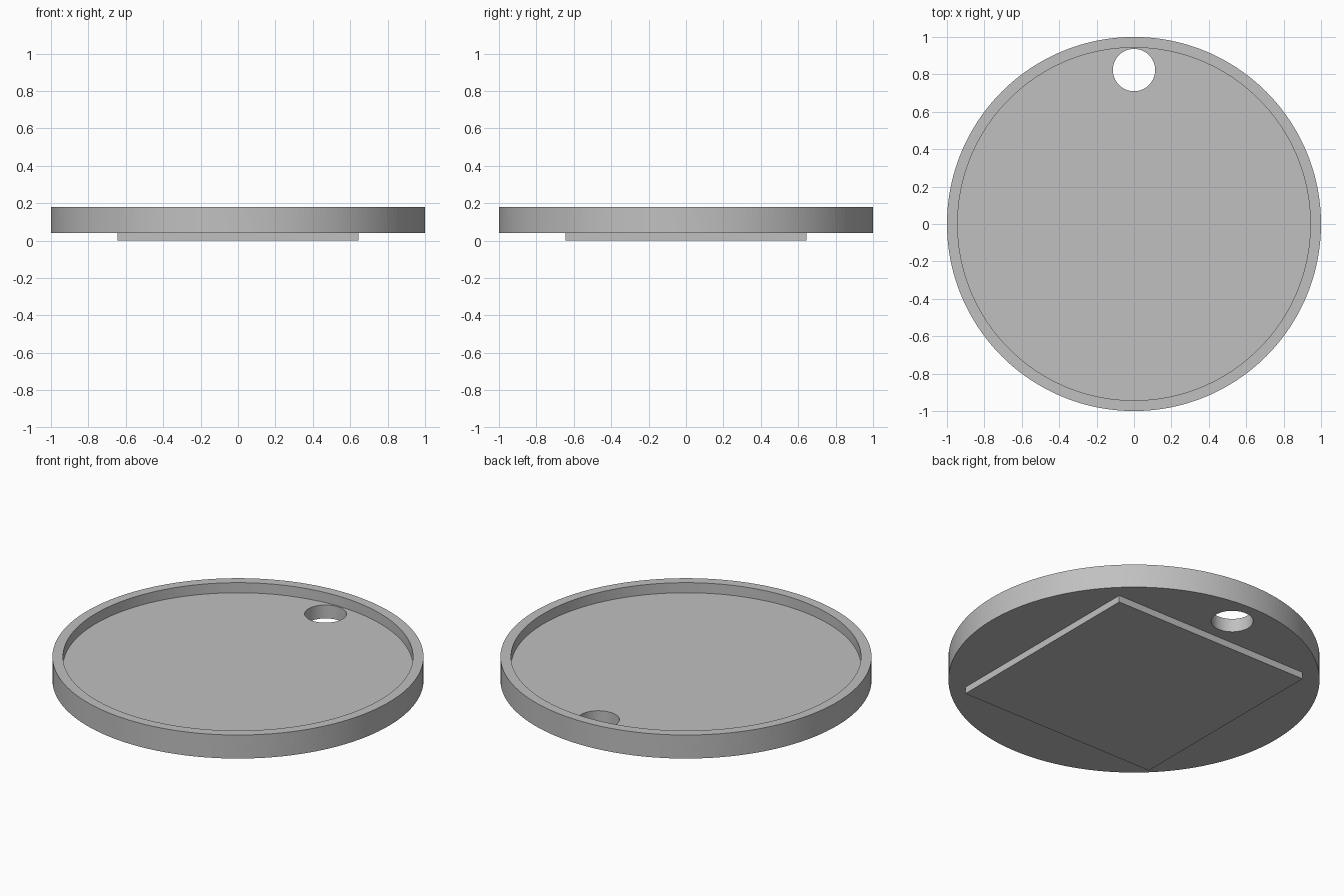
import bpy, bmesh, math

if "Cube" in bpy.data.objects:
    bpy.data.objects.remove(bpy.data.objects["Cube"])

grey = bpy.data.materials.new("light grey")
grey.diffuse_color = (0.53, 0.53, 0.53, 1)
grey.use_nodes = True
grey.node_tree.nodes["Principled BSDF"].inputs["Base Color"].default_value = grey.diffuse_color


def finish(name, bm):
    bmesh.ops.recalc_face_normals(bm, faces=bm.faces)
    mesh = bpy.data.meshes.new(name)
    bm.to_mesh(mesh)
    bm.free()
    mesh.materials.append(grey)
    obj = bpy.data.objects.new(name, mesh)
    bpy.context.collection.objects.link(obj)
    return obj


def smooth(obj):
    bpy.ops.object.select_all(action='DESELECT')
    obj.select_set(True)
    bpy.context.view_layer.objects.active = obj
    bpy.ops.object.shade_smooth_by_angle(angle=math.radians(30))


def circle(bm, radius, z, n, cy=0.0):
    return [bm.verts.new((radius * math.cos(2 * math.pi * i / n),
                          cy + radius * math.sin(2 * math.pi * i / n), z))
            for i in range(n)]


def bridge(bm, a, b):
    for i in range(len(a)):
        j = (i + 1) % len(a)
        bm.faces.new((a[i], a[j], b[j], b[i]))


def cylinder(name, radius, z0, z1, n, cy=0.0):
    bm = bmesh.new()
    low, high = circle(bm, radius, z0, n, cy), circle(bm, radius, z1, n, cy)
    bridge(bm, low, high)
    bm.faces.new(low)
    bm.faces.new(high)
    return finish(name, bm)


# Round tray floor with a hole drilled near the back edge
floor = cylinder("tray_floor", 1.0, 0.04, 0.12, 192)
cutter = cylinder("hole_cutter", 0.113, 0.0, 0.2, 64, 0.823)
cutter.hide_render = True
cutter.hide_viewport = True
cut = floor.modifiers.new("hole", 'BOOLEAN')
cut.operation = 'DIFFERENCE'
cut.solver = 'EXACT'
cut.object = cutter
smooth(floor)

# Raised rim, finely faceted inside and out
bm = bmesh.new()
rings = [circle(bm, r, z, 192)
         for r, z in ((1.0, 0.12), (1.0, 0.18), (0.943, 0.18), (0.943, 0.12))]
for k in range(4):
    bridge(bm, rings[k], rings[(k + 1) % 4])
finish("rim", bm)

# Square foot under the tray
bm = bmesh.new()
bmesh.ops.create_cube(bm, size=1.0)
for v in bm.verts:
    v.co = (v.co.x * 1.29, v.co.y * 1.29, (v.co.z + 0.5) * 0.04)
finish("square_foot", bm)
